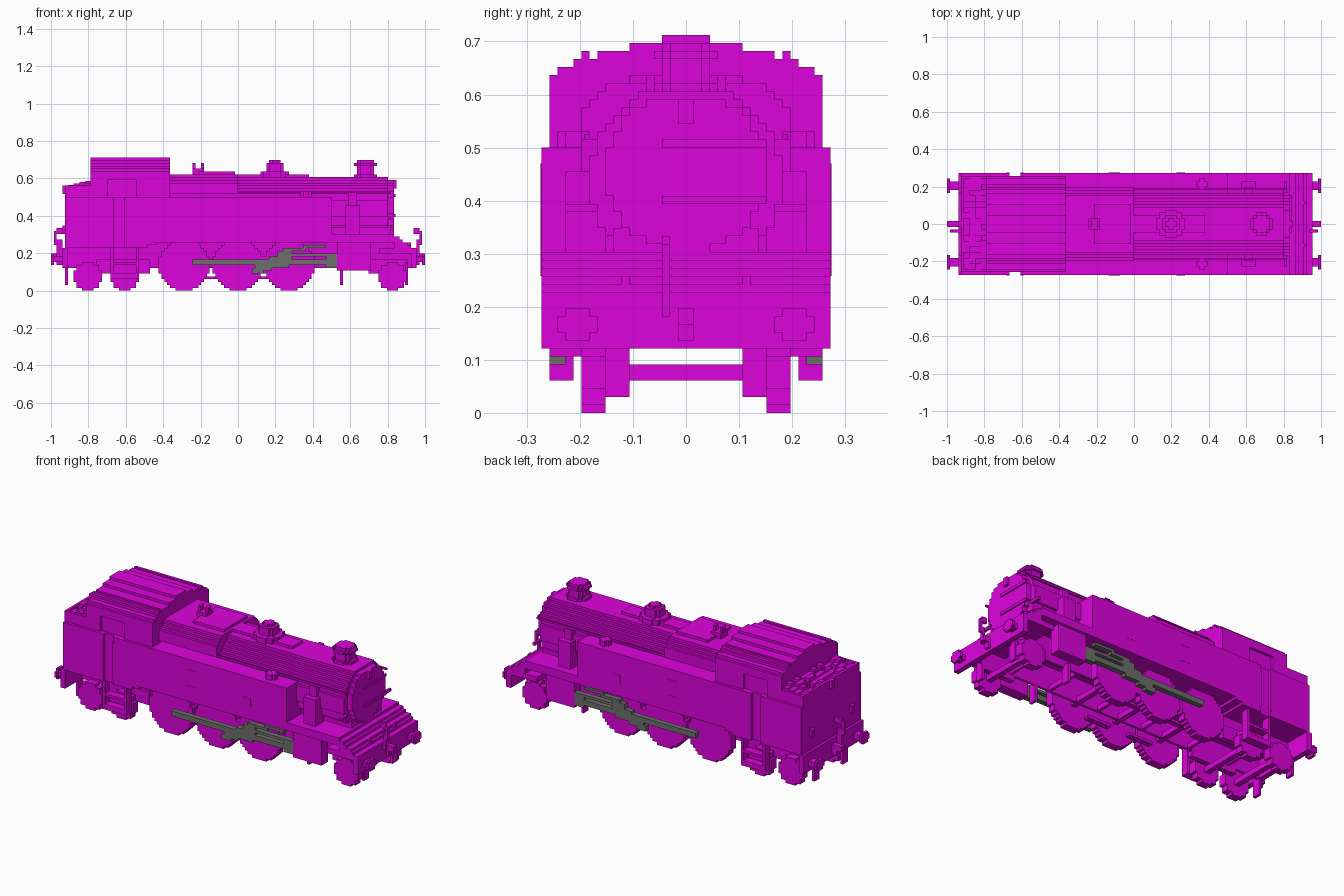
import bpy, bmesh, math, random

old = bpy.data.objects.get("Cube")
if old:
    bpy.data.objects.remove(old, do_unlink=True)

V = 2 / 132  # size of one block; all dimensions below are in blocks
random.seed(4)


def material(name, rgb):
    m = bpy.data.materials.new(name)
    m.use_nodes = True
    m.diffuse_color = (*rgb, 1)
    m.node_tree.nodes["Principled BSDF"].inputs["Base Color"].default_value = (*rgb, 1)
    return m


MAGENTA = material("magenta paint", (0.73, 0.001, 0.72))
GREY = material("grey metal", (0.15, 0.16, 0.145))


def finish(bm, name, mat):
    bmesh.ops.recalc_face_normals(bm, faces=bm.faces)
    me = bpy.data.meshes.new(name)
    bm.to_mesh(me)
    bm.free()
    me.materials.append(mat)
    ob = bpy.data.objects.new(name, me)
    bpy.context.collection.objects.link(ob)
    return ob


def boxes(name, items, mat=MAGENTA, mirror=False):
    """Blocks given as (x0, x1, y0, y1, z0, z1), optionally repeated on -y."""
    bm = bmesh.new()
    if mirror:
        items = items + [(a, b, -d, -c, e, f) for a, b, c, d, e, f in items]
    for x0, x1, y0, y1, z0, z1 in items:
        vs = bmesh.ops.create_cube(bm, size=1)["verts"]
        for v in vs:
            v.co = ((x0 + x1) / 2 + v.co.x * (x1 - x0), (y0 + y1) / 2 + v.co.y * (y1 - y0),
                    (z0 + z1) / 2 + v.co.z * (z1 - z0))
            v.co *= V
    return finish(bm, name, mat)


def disc(r):
    """Half widths of the rows of a blocky circle."""
    odd = r % 1
    return [round(math.sqrt(r * r - (i + 0.5 - r) ** 2) - odd) + odd for i in range(int(2 * r))]


def prism(name, axis, halves, w0, a0, a1, c=0, mat=MAGENTA):
    """Stepped symmetric outline, one half width per row from w0 up, extruded along an axis."""
    side = []
    for i, h in enumerate(halves):
        for w in (w0 + i, w0 + i + 1):
            if len(side) > 1 and side[-1][0] == h and side[-2][0] == h:
                side.pop()
            if not side or side[-1] != (h, w):
                side.append((h, w))
    pts = [(c + h, w) for h, w in side] + [(c - h, w) for h, w in reversed(side)]
    place = {"x": lambda u, w, a: (a, u, w), "y": lambda u, w, a: (u, a, w),
             "z": lambda u, w, a: (u, w, a)}[axis]
    bm = bmesh.new()
    rings = [[bm.verts.new([k * V for k in place(u, w, a)]) for u, w in pts] for a in (a0, a1)]
    bm.faces.new(rings[0])
    bm.faces.new(rings[1])
    n = len(pts)
    for i in range(n):
        j = (i + 1) % n
        bm.faces.new((rings[0][i], rings[0][j], rings[1][j], rings[1][i]))
    return finish(bm, name, mat)


# Lower body: bunker and cab sides with a recessed doorway, then side tanks
for name, x0, x1, h in (("bunker_body", -61, -44, 18), ("cab_doorway", -44, -40, 17),
                        ("cab_front_body", -40, -32, 18)):
    prism(name, "x", [h] * 18, 15, x0, x1)
prism("side_tanks", "x", [18] * 16, 17, -32, 33)
boxes("tank_bottom_step", [(-32, -29, -18, 18, 16, 17)])

# Cab uppers and stepped roof, with recessed side windows
roof = [17, 17, 17, 16, 14, 11, 7, 3]
for name, x0, x1, h in (("cab_rear", -52, -46, 17), ("cab_windows", -46, -36, 16),
                        ("cab_front", -36, -24, 17)):
    prism(name, "x", [h] * 6 + roof, 33, x0, x1)
boxes("roof_gutters", [(-52, -24, 12, 13, 44, 45)], mirror=True)
boxes("door_handrails", [(-45, -44, 17, 18.1, 17, 31), (-40, -39, 17, 18.1, 17, 31)], mirror=True)

# Bunker rim and coal
boxes("bunker_rim", [(-61, -52, 16, 17, 33, 37), (-61, -60, 0, 17, 33, 37)], mirror=True)
coal = []
for x in range(-60, -52, 2):
    for y in range(-16, 16, 2):
        coal.append((x, x + 2, y, y + 2, 33, 35 + (x + 61) / 4 + random.choice((0, 1, 1, 2))))
boxes("coal", coal)

# Boiler, smokebox and door
round_rows = disc(12)
prism("boiler", "x", round_rows, 17, -24, 25)
prism("smokebox", "x", round_rows[:-1], 17, 25, 53)
prism("smokebox_door", "x", disc(10)[:-1], 20, 53, 55)
prism("firebox_top", "x", [13, 13, 13, 13, 12, 11, 10], 34, -24, 0)
boxes("door_hinges", [(55, 55.5, -3, 10, 26, 27), (55, 55.5, -3, 10, 33, 34),
                      (55, 56, -1, 1, 36, 39)])
boxes("steam_pipes", [(38, 43, 10, 15, 20, 30), (39, 42, 9, 13, 30, 34)], mirror=True)
boxes("boiler_handrails", [(0, 54, 12, 12.6, 34, 34.7), (53, 54, 11, 15, 25, 26)], mirror=True)
boxes("smokebox_saddle", [(33, 54, -9, 9, 18, 23)])

# Boiler mountings
for name, cx, layers in (
        ("chimney", 45, [(39, 41, 4), (41, 44, 3), (44, 45, 4), (45, 46, 3)]),
        ("dome", 13, [(40, 42, 5), (42, 45, 3), (45, 46, 2)])):
    for i, (z0, z1, r) in enumerate(layers):
        prism(f"{name}_{i}", "z", disc(r), -r, z0, z1, cx)
boxes("top_cover", [(-14, -1, -7, 7, 40, 42)])
boxes("whistles", [(-16, -15, -1, 1, 40, 45), (-13, -12, -1, 1, 40, 45), (-16, -12, -2, 2, 40, 43)])
boxes("tank_fillers", [(22, 26, 13, 15, 33, 35), (23, 25, 12, 16, 33, 35)], mirror=True)
boxes("tank_handles", [(-9, -5, 17.5, 18.1, 28, 29), (-9, -5, 17.5, 18.1, 22, 23),
                       (15, 18, 17.5, 18.1, 22, 25)], mirror=True)

# Running plate with steps down to the front platform
boxes("running_plate", [(33, 55, -18, 18, 17, 20)])
boxes("front_steps", [(55, 57, -18, 18, 14, 19), (57, 58, -18, 18, 14, 18),
                      (58, 60, -18, 18, 14, 17), (60, 61, -18, 18, 14, 16)])
boxes("front_platform", [(50, 63, -18, 18, 13, 15)])
boxes("buffer_beams", [(61, 63, -18, 18, 8, 15), (-62, -60, -18, 18, 8, 15)])

# Main frames, bogie frames and crossbars
boxes("main_frames", [(-60, 61, 7, 8, 8, 17), (-50, -31, 7, 9, 6, 11), (46, 60, 7, 9, 6, 11)],
      mirror=True)
boxes("crossbars", [(x, x + 1, -7, 7, 8, 10) for x in (-47, -30, -10, 9, 30, 47)])
boxes("brake_rods", [(-14, -4, 7, 9, 4, 5), (4, 14, 7, 9, 4, 5)], mirror=True)

# Wheels on both sides with axles
for n, (cx, r) in enumerate(((-53, 5), (-40, 5), (-19, 9), (0, 9), (18, 9), (54.5, 5))):
    prism(f"axle_{n}", "y", [1, 1], r - 1, -10, 10, cx)
    for tag, s in (("left", 1), ("right", -1)):
        prism(f"wheel_{n}_{tag}", "y", disc(r), 0, 10 * s, 13 * s, cx)

# Cylinders, cab steps and guard irons
boxes("cylinders", [(35, 47, 13, 17, 7, 17)], mirror=True)
boxes("cab_steps", [(-45, -44, 14, 17, 5, 15), (-36, -35, 14, 17, 5, 15),
                    (-45, -35, 14, 17, 4, 6), (-45, -35, 14, 17, 9, 10)], mirror=True)
boxes("guard_irons", [(59, 60, 7, 10, 2, 10), (-61, -60, 7, 10, 2, 10),
                      (36, 37, 7, 10, 2, 9)], mirror=True)

# Grey motion on both sides
boxes("motion_rods", [(-16, 35, 15, 17, 9, 11), (5, 9, 15, 17, 6, 8), (6, 12, 15, 17, 7, 9),
                      (11, 18, 15, 17, 8, 12), (18, 35, 15, 17, 12, 13), (31, 35, 15, 17, 8, 13),
                      (14, 19, 15, 17, 11, 14), (16, 24, 15, 17, 14, 15),
                      (23, 31, 15, 17, 15, 16)], GREY, mirror=True)

# Buffers, couplings and hoses at both ends
for tag, s, e in (("front", 1, 63), ("rear", -1, 62)):
    def span(a, b):
        return tuple(sorted((s * a, s * b)))
    for side, cy in (("left", 13.5), ("right", -13.5)):
        prism(f"{tag}_buffer_stem_{side}", "x", [1.5, 1.5], 10, *span(e, 65), cy)
        prism(f"{tag}_buffer_head_{side}", "x", [1.5, 2.5, 2.5, 1.5], 9, *span(65, 66), cy)
    boxes(f"{tag}_coupling", [(*span(e, 66), -1, 1, 11, 13), (*span(e, 64), -1, 1, 9, 11)])
    boxes(f"{tag}_hose", [(*span(e, 64), -3, -2, 12, 18), (*span(64, 65), -3, -2, 16, 21),
                          (*span(e - 1, 64), -3, -2, 20, 22)])
boxes("rear_lamp_brackets", [(-62, -61, -1, 1, 34, 37), (-62, -61, -13, -11, 20, 23),
                             (-62, -61, 11, 13, 20, 23)])
